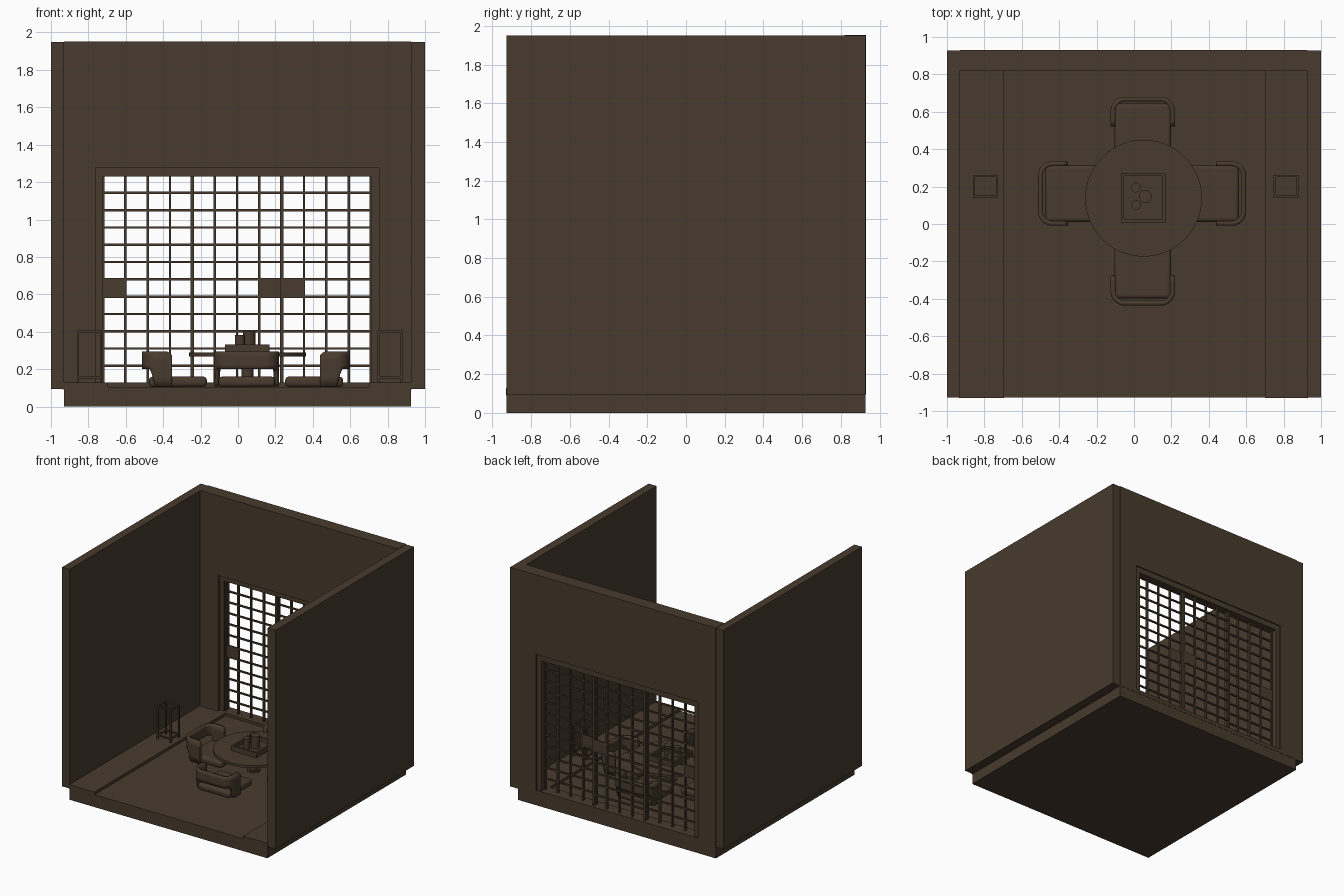
import bpy, bmesh, math
from mathutils import Matrix

if "Cube" in bpy.data.objects:
    bpy.data.objects.remove(bpy.data.objects["Cube"])

wood = bpy.data.materials.new("dark_brown_wood")
wood.diffuse_color = (0.065, 0.043, 0.026, 1)
wood.use_nodes = True
wood.node_tree.nodes["Principled BSDF"].inputs["Base Color"].default_value = wood.diffuse_color


def finish(name, bm):
    bmesh.ops.recalc_face_normals(bm, faces=bm.faces[:])
    me = bpy.data.meshes.new(name)
    bm.to_mesh(me)
    bm.free()
    me.materials.append(wood)
    ob = bpy.data.objects.new(name, me)
    bpy.context.collection.objects.link(ob)
    return ob


def add_box(bm, x0, x1, y0, y1, z0, z1):
    m = Matrix.Translation(((x0 + x1) / 2, (y0 + y1) / 2, (z0 + z1) / 2))
    m = m @ Matrix.Diagonal((x1 - x0, y1 - y0, z1 - z0, 1))
    bmesh.ops.create_cube(bm, size=1, matrix=m)


def boxes(name, *specs):
    bm = bmesh.new()
    for s in specs:
        add_box(bm, *s)
    return finish(name, bm)


def smooth(ob):
    bpy.ops.object.select_all(action='DESELECT')
    ob.select_set(True)
    bpy.context.view_layer.objects.active = ob
    bpy.ops.object.shade_smooth_by_angle(angle=math.radians(40))


def cylinder(name, x, y, r, z0, z1, n=48):
    bm = bmesh.new()
    bmesh.ops.create_cone(bm, cap_ends=True, segments=n, radius1=r, radius2=r, depth=z1 - z0,
                          matrix=Matrix.Translation((x, y, (z0 + z1) / 2)))
    ob = finish(name, bm)
    smooth(ob)
    return ob


# Floor slab and raised side platforms
boxes("floor", (-0.93, 0.925, -0.928, 0.928, 0, 0.105))
boxes("left_platform", (-0.935, -0.695, -0.93, 0.83, 0.09, 0.128))
boxes("right_platform", (0.70, 0.93, -0.93, 0.83, 0.09, 0.128))

# Side walls, and back wall around the window opening
boxes("left_wall", (-1, -0.93, -0.928, 0.928, 0.095, 1.95))
boxes("right_wall", (0.925, 1, -0.928, 0.928, 0.095, 1.95))
WL, WR, WT, WB = -0.762, 0.754, 1.278, 0.128
Y0, Y1 = 0.82, 0.93
boxes("back_wall", (-0.93, WL, Y0, Y1, 0.095, 1.953), (WR, 0.925, Y0, Y1, 0.095, 1.953),
      (WL, WR, Y0, Y1, WT, 1.953), (WL, WR, Y0, Y1, 0.095, WB))

# Window frame, set back in the opening
L, R, T = -0.722, 0.711, 1.23
boxes("window_frame", (WL, L, 0.845, 0.92, WB, WT), (R, WR, 0.845, 0.92, WB, WT),
      (L, R, 0.845, 0.92, T, WT))

# Three sliding lattice panels; the middle one runs in the other track
step = (R - L) / 12
row = 0.0925
for p in range(3):
    y = 0.895 if p == 1 else 0.868
    x0 = L + p * 4 * step
    x1 = x0 + 4 * step
    bm = bmesh.new()
    for i in range(5):
        x = x0 + i * step
        h = 0.009 if i in (0, 4) else 0.006
        add_box(bm, x - h, x + h, y - 0.01, y + 0.01, WB, T + 0.005)
    for j in range(13):
        z = T + 0.005 - j * row
        if z > WB:
            add_box(bm, x0, x1, y - 0.007, y + 0.007, z - 0.006, z + 0.006)
    # solid grip plates beside the panel edges
    for c in {0: [0], 1: [3], 2: [0]}[p]:
        add_box(bm, x0 + c * step, x0 + (c + 1) * step, y - 0.007, y + 0.007, 0.594, 0.686)
    finish(f"lattice_panel_{p + 1}", bm)

# Open-framed floor lanterns
t = 0.012
for name, a, b in (("left_lantern", -0.861, -0.727), ("right_lantern", 0.747, 0.882)):
    bm = bmesh.new()
    c, d = 0.14, 0.262
    for x in (a, b - t):
        for y in (c, d - t):
            add_box(bm, x, x + t, y, y + t, 0.128, 0.406)
    for z in (0.15, 0.394):
        for x in (a, b - t):
            add_box(bm, x, x + t, c, d, z, z + t)
        for y in (c, d - t):
            add_box(bm, a, b, y, y + t, z, z + t)
    finish(name, bm)

# Round pedestal table
TX, TY = 0.051, 0.138
cylinder("table_top", TX, TY, 0.312, 0.268, 0.289, 96)
cylinder("table_column", TX, TY, 0.033, 0.10, 0.27)
cylinder("table_foot", TX, TY, 0.05, 0.10, 0.118)

# Square tray with three cups
a, b, c, d, w = -0.07, 0.168, 0.008, 0.273, 0.016
boxes("tray", (a, b, c, d, 0.288, 0.298), (a, a + w, c, d, 0.288, 0.332), (b - w, b, c, d, 0.288, 0.332),
      (a, b, c, c + w, 0.288, 0.332), (a, b, d - w, d, 0.288, 0.332))
cylinder("tall_cup", 0.06, 0.147, 0.034, 0.296, 0.402)
cylinder("small_cup_1", 0.01, 0.195, 0.026, 0.296, 0.382)
cylinder("small_cup_2", 0.01, 0.102, 0.026, 0.296, 0.382)


# Legless chairs: local +x faces the table, back of the chair at x = 0
def chair(tag, x, y, angle):
    m = Matrix.Translation((x, y, 0)) @ Matrix.Rotation(math.radians(angle), 4, 'Z')
    hw, r = 0.172, 0.075
    half = [(0.16 - (0.16 - r) * i / 16, hw) for i in range(16)]
    half += [(r - r * math.sin(k * math.pi / 20), hw - r + r * math.cos(k * math.pi / 20))
             for k in range(11)]
    path = half + [(px, -py) for px, py in reversed(half)]
    # curved back band, its ends dropping down beside the seat
    bm = bmesh.new()
    rows = []
    for px, py in path:
        s = min(max((px - 0.04) / 0.035, 0), 1)
        low = 0.2 - 0.093 * s * s * (3 - 2 * s)
        e = min(max((px - 0.13) / 0.03, 0), 1)
        top = 0.294 - 0.02 * e * e
        rows.append([bm.verts.new((px, py, low + (top - low) * k / 4)) for k in range(5)])
    for p, q in zip(rows, rows[1:]):
        for k in range(4):
            bm.faces.new((p[k], q[k], q[k + 1], p[k + 1]))
    # give the band its thickness, inwards
    bmesh.ops.recalc_face_normals(bm, faces=bm.faces[:])
    mid = rows[len(rows) // 2][2].link_faces[0]
    if mid.normal.x > 0:
        bmesh.ops.reverse_faces(bm, faces=bm.faces[:])
    back = finish_raw(f"{tag}_chair_back", bm)
    back.matrix_world = m
    s = back.modifiers.new("thickness", 'SOLIDIFY')
    s.thickness = 0.026
    s.offset = -1
    smooth(back)
    # padded seat
    seat = boxes(f"{tag}_chair_seat", (0.037, 0.347, -0.152, 0.152, 0.105, 0.16))
    seat.matrix_world = m
    bv = seat.modifiers.new("round", 'BEVEL')
    bv.width = 0.02
    bv.segments = 4
    smooth(seat)


def finish_raw(name, bm):
    me = bpy.data.meshes.new(name)
    bm.to_mesh(me)
    bm.free()
    me.materials.append(wood)
    ob = bpy.data.objects.new(name, me)
    bpy.context.collection.objects.link(ob)
    return ob


chair("left", -0.513, 0.163, 0)
chair("right", 0.599, 0.163, 180)
chair("front", 0.047, -0.436, 90)
chair("back", 0.047, 0.68, -90)
